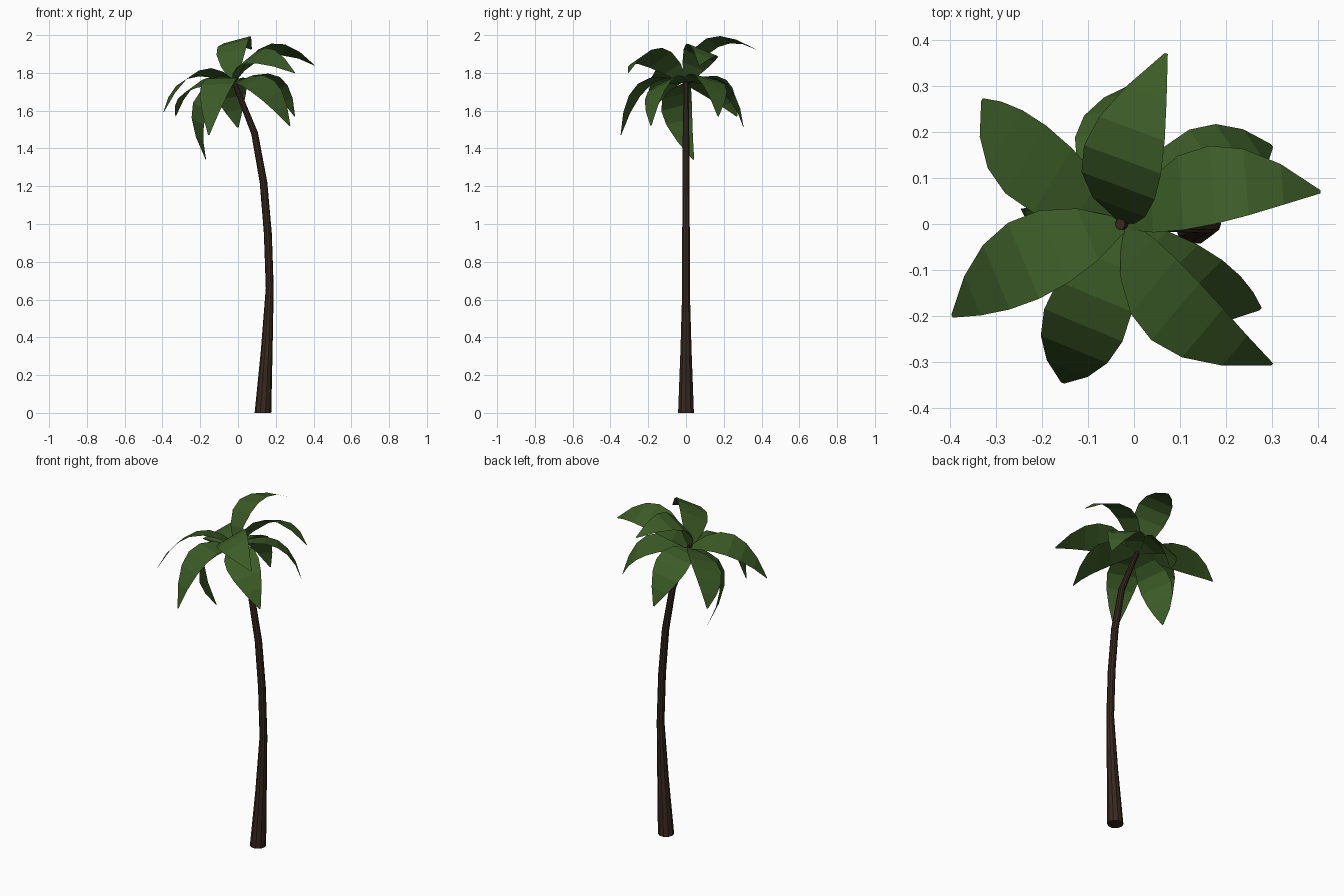
import bpy, bmesh, math
from mathutils import Vector

cube = bpy.data.objects.get("Cube")
if cube:
    bpy.data.objects.remove(cube, do_unlink=True)


def make_material(name, color):
    mat = bpy.data.materials.new(name)
    mat.use_nodes = True
    mat.diffuse_color = color
    mat.node_tree.nodes["Principled BSDF"].inputs["Base Color"].default_value = color
    return mat


def make_object(name, bm, mat):
    mesh = bpy.data.meshes.new(name)
    bm.to_mesh(mesh)
    bm.free()
    mesh.materials.append(mat)
    obj = bpy.data.objects.new(name, mesh)
    bpy.context.scene.collection.objects.link(obj)
    return obj


bark = make_material("dark_bark", (0.04, 0.022, 0.014, 1))
leaf = make_material("palm_green", (0.045, 0.105, 0.02, 1))

# Trunk: leaning, tapered tube given as (x, z, radius) stations
SIDES = 10
stations = [(0.132, 0, 0.044), (0.152, 0.33, 0.031), (0.168, 0.66, 0.021),
            (0.158, 0.95, 0.021), (0.135, 1.22, 0.02), (0.088, 1.48, 0.018),
            (0.0, 1.7, 0.014), (-0.03, 1.77, 0.012)]
bm = bmesh.new()
rings = []
for i, (x, z, radius) in enumerate(stations):
    before, after = stations[max(i - 1, 0)], stations[min(i + 1, len(stations) - 1)]
    axis = Vector((after[0] - before[0], 0, after[1] - before[1])).normalized()
    if i == 0:
        axis = Vector((0, 0, 1))
    across = Vector((axis.z, 0, -axis.x))
    ring = []
    for k in range(SIDES):
        a = math.tau * k / SIDES
        offset = across * math.cos(a) + Vector((0, math.sin(a), 0))
        ring.append(bm.verts.new(Vector((x, 0, z)) + offset * radius))
    rings.append(ring)
for low, high in zip(rings, rings[1:]):
    for k in range(SIDES):
        n = (k + 1) % SIDES
        bm.faces.new((low[k], low[n], high[n], high[k]))
bm.faces.new(rings[0][::-1])
bm.faces.new(rings[-1])
make_object("trunk", bm, bark)

# Fronds: flat-banded blades arching from the crown through a middle to a tip
CROWN = Vector((-0.02, 0, 1.75))
HALF_WIDTH = 0.092
OUTLINE = [0.15, 0.68, 0.95, 1.0, 0.85, 0.52, 0.04]


def frond(name, middle, tip):
    middle, tip = Vector(middle), Vector(tip)
    control = middle * 2 - (CROWN + tip) / 2
    side = (tip - CROWN).cross(control - CROWN).normalized()
    bm = bmesh.new()
    previous = None
    for i, width in enumerate(OUTLINE):
        t = i / (len(OUTLINE) - 1)
        spine = CROWN * (1 - t) ** 2 + control * 2 * t * (1 - t) + tip * t ** 2
        pair = [bm.verts.new(spine + side * HALF_WIDTH * width * s) for s in (-1, 1)]
        if previous:
            bm.faces.new((previous[0], pair[0], pair[1], previous[1]))
        previous = pair
    bm.normal_update()
    if sum(f.normal.z for f in bm.faces) < 0:
        bmesh.ops.reverse_faces(bm, faces=bm.faces[:])
    make_object(name, bm, leaf)


# Upper tier
frond("upper_frond_back", (-0.025, 0.14, 1.96), (0.07, 0.37, 1.925))
frond("upper_frond_left", (0.17, 0.085, 1.92), (0.405, 0.07, 1.84))
frond("upper_frond_front", (0.09, -0.19, 1.89), (0.3, -0.305, 1.8))

# Lower tier
frond("lower_frond_back", (-0.04, 0.2, 1.72), (0.0, 0.305, 1.51))
frond("lower_frond_back_left", (0.17, 0.13, 1.76), (0.3, 0.17, 1.57))
frond("lower_frond_front_left", (0.13, -0.14, 1.73), (0.275, -0.185, 1.52))
frond("lower_frond_front", (-0.11, -0.22, 1.74), (-0.155, -0.345, 1.47))
frond("lower_frond_right", (-0.24, -0.08, 1.79), (-0.395, -0.2, 1.59))
frond("lower_frond_back_right", (-0.235, 0.14, 1.73), (-0.33, 0.27, 1.57))
frond("hanging_frond", (-0.2, -0.05, 1.62), (-0.17, 0.04, 1.34))
